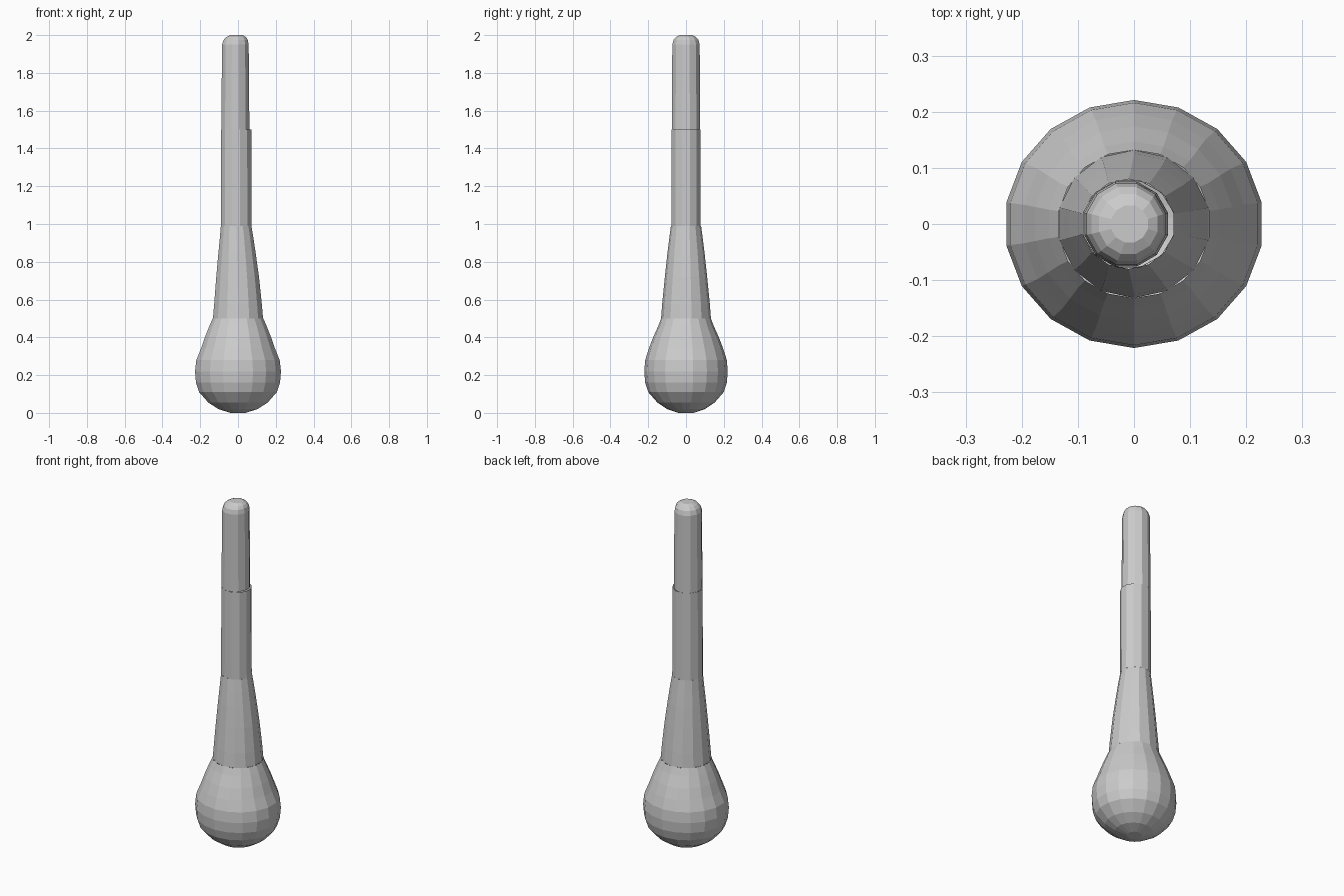
import bpy, bmesh
from math import sin, cos, pi


def lathe(name, rings, sides, cap_bottom=False, cap_top=False):
    """Faceted tube from rings of (z, x radius, y radius, x centre)."""
    bm = bmesh.new()
    loops = []
    for z, rx, ry, cx in rings:
        loops.append([bm.verts.new((cx + rx * cos(2 * pi * (i + 0.5) / sides),
                                    ry * sin(2 * pi * (i + 0.5) / sides), z))
                      for i in range(sides)])
    for a, b in zip(loops, loops[1:]):
        for i in range(sides):
            j = (i + 1) % sides
            bm.faces.new((a[i], a[j], b[j], b[i]))
    if cap_bottom:
        bm.faces.new(loops[0][::-1])
    if cap_top:
        bm.faces.new(loops[-1])
    mesh = bpy.data.meshes.new(name)
    bm.to_mesh(mesh)
    bm.free()
    obj = bpy.data.objects.new(name, mesh)
    bpy.context.collection.objects.link(obj)
    return obj


# Rounded head at the bottom, tapering into its shoulder
lathe("bulb_head", [
    (0.0, 0.04, 0.04, 0), (0.02, 0.105, 0.10, 0), (0.055, 0.16, 0.152, 0),
    (0.11, 0.209, 0.20, 0), (0.16, 0.226, 0.216, 0), (0.22, 0.231, 0.221, 0),
    (0.28, 0.224, 0.216, 0), (0.34, 0.199, 0.197, 0), (0.40, 0.178, 0.174, 0),
    (0.46, 0.154, 0.147, 0), (0.50, 0.136, 0.132, 0)], 18, cap_bottom=True)

# Tapered neck
lathe("neck", [
    (0.50, 0.136, 0.132, 0), (0.58, 0.129, 0.126, 0), (0.72, 0.116, 0.112, -0.002),
    (0.84, 0.102, 0.099, -0.005), (0.92, 0.092, 0.089, -0.007),
    (0.99, 0.083, 0.080, -0.01)], 14)

# Straight grip, a little slimmer in its upper half
lathe("lower_grip", [(0.99, 0.084, 0.080, -0.01), (1.50, 0.083, 0.079, -0.01)], 12)
lathe("upper_grip", [(1.50, 0.077, 0.078, -0.014), (1.95, 0.073, 0.075, -0.014)], 12)

# Rounded end of the grip
lathe("grip_end", [
    (1.95, 0.073, 0.075, -0.014), (1.975, 0.066, 0.068, -0.012),
    (1.99, 0.054, 0.055, -0.01), (2.0, 0.034, 0.034, -0.008)], 12, cap_top=True)
